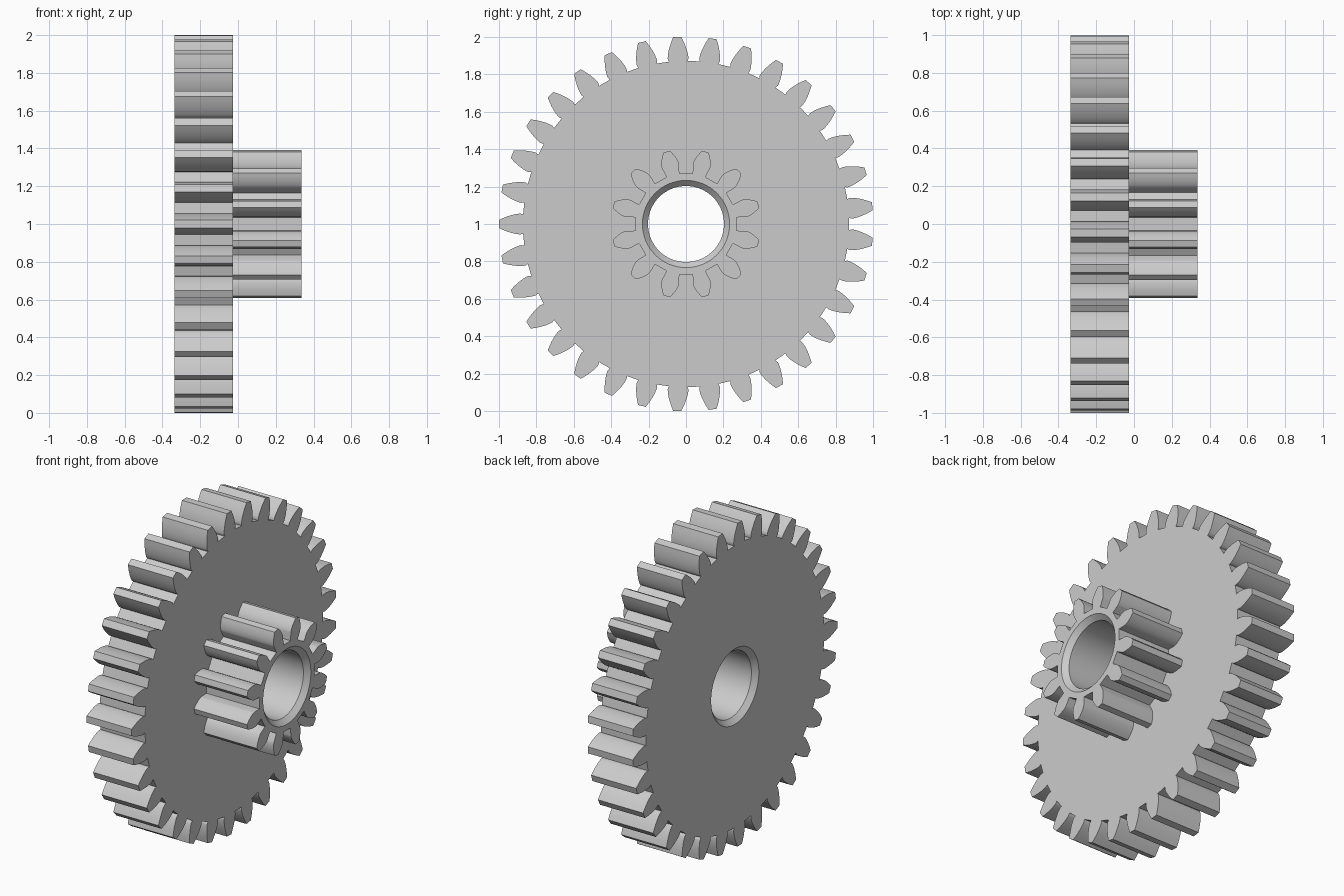
import bpy
import bmesh
from math import pi, cos, sin, tan, acos, sqrt, radians

cube = bpy.data.objects.get("Cube")
if cube:
    bpy.data.objects.remove(cube)

grey = bpy.data.materials.new("plain grey")
grey.use_nodes = True
COLOUR = (0.6, 0.6, 0.6, 1)
grey.diffuse_color = COLOUR
grey.node_tree.nodes["Principled BSDF"].inputs["Base Color"].default_value = COLOUR

MODULE = 2 / 35
PRESSURE = radians(20)
BORE, CHAMFER = 0.203, 0.03
FLANK_STEPS = 8
BORE_SIDES = 64


def tooth_flank(teeth, root_half):
    """Radius and half angle of one involute flank, root to tip."""
    pitch = MODULE * teeth / 2
    base, tip, root = pitch * cos(PRESSURE), pitch + MODULE, pitch - 1.25 * MODULE
    base_half = pi / (2 * teeth) + tan(PRESSURE) - PRESSURE
    points = [(root, root_half)]
    for i in range(FLANK_STEPS + 1):
        # Even steps of roll angle along the involute
        roll = sqrt((tip / base) ** 2 - 1) * i / FLANK_STEPS
        radius = base * sqrt(1 + roll * roll)
        points.append((radius, base_half - roll + acos(base / radius)))
    return points


def gear_outline(teeth, root_half, start):
    flank = tooth_flank(teeth, root_half)
    outline = []
    for i in range(teeth):
        centre = start + 2 * pi * i / teeth
        outline += [(r, centre - a) for r, a in flank]
        outline += [(r, centre + a) for r, a in reversed(flank)]
    return outline


def add_loop(bm, x, polar):
    verts = [bm.verts.new((x, r * cos(a), 1 + r * sin(a))) for r, a in polar]
    edges = [bm.edges.new((v, verts[i - 1])) for i, v in enumerate(verts)]
    return verts, edges


def bridge(bm, a, b):
    for i in range(len(a)):
        bm.faces.new((a[i - 1], a[i], b[i], b[i - 1]))


def make_gear(name, teeth, root_half, start, bore_rings):
    """bore_rings lists (x, radius) along the hole, end to end."""
    bm = bmesh.new()
    outline = gear_outline(teeth, root_half, start)
    rims = [add_loop(bm, x, outline) for x in (bore_rings[0][0], bore_rings[-1][0])]
    holes = [add_loop(bm, x, [(r, 2 * pi * i / BORE_SIDES) for i in range(BORE_SIDES)])
             for x, r in bore_rings]
    # End faces, each with the hole left open
    for rim, hole in ((rims[0], holes[0]), (rims[1], holes[-1])):
        bmesh.ops.triangle_fill(bm, edges=rim[1] + hole[1], use_beauty=True)
    # Toothed rim and bore walls
    bridge(bm, rims[0][0], rims[1][0])
    for a, b in zip(holes, holes[1:]):
        bridge(bm, a[0], b[0])
    bmesh.ops.recalc_face_normals(bm, faces=bm.faces)
    mesh = bpy.data.meshes.new(name)
    bm.to_mesh(mesh)
    bm.free()
    mesh.materials.append(grey)
    obj = bpy.data.objects.new(name, mesh)
    bpy.context.collection.objects.link(obj)
    bpy.ops.object.select_all(action='DESELECT')
    obj.select_set(True)
    bpy.context.view_layer.objects.active = obj
    bpy.ops.object.shade_smooth_by_angle(angle=radians(25))
    return obj


LEFT, STEP, RIGHT = -0.335, -0.027, 0.335

# Wide wheel, chamfered at its outer end
make_gear("large_gear", 33, 0.058, pi,
          [(LEFT, BORE + CHAMFER), (LEFT + CHAMFER, BORE), (STEP, BORE)])

# Small pinion on its side, chamfered at the free end
make_gear("small_gear", 12, 0.13, pi / 12,
          [(STEP, BORE), (RIGHT - CHAMFER, BORE), (RIGHT, BORE + CHAMFER)])
